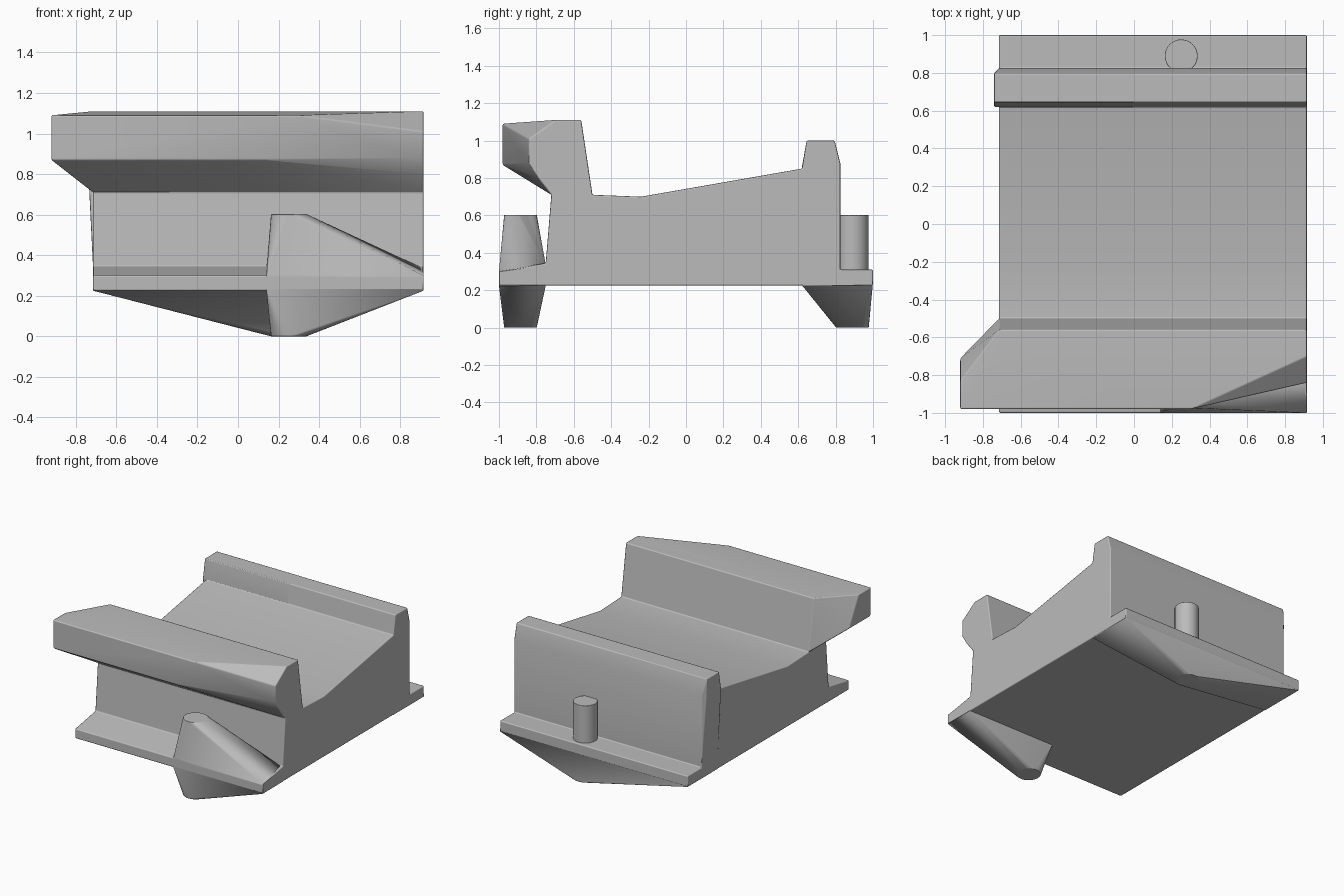
import bpy, bmesh, math

cube = bpy.data.objects.get("Cube")
if cube:
    bpy.data.objects.remove(cube, do_unlink=True)

grey = bpy.data.materials.new("plain grey")
grey.use_nodes = True
colour = (0.5, 0.5, 0.5, 1)
grey.diffuse_color = colour
grey.node_tree.nodes["Principled BSDF"].inputs["Base Color"].default_value = colour

LEFT, RIGHT = -0.715, 0.915


def finish(name, bm, bevel):
    """Turn a bmesh into a softly bevelled grey object."""
    bmesh.ops.recalc_face_normals(bm, faces=bm.faces[:])
    mesh = bpy.data.meshes.new(name)
    bm.to_mesh(mesh)
    bm.free()
    obj = bpy.data.objects.new(name, mesh)
    bpy.context.collection.objects.link(obj)
    mesh.materials.append(grey)
    bpy.ops.object.select_all(action='DESELECT')
    obj.select_set(True)
    bpy.context.view_layer.objects.active = obj
    bpy.ops.object.shade_smooth_by_angle(angle=math.radians(25))
    mod = obj.modifiers.new("soft edges", 'BEVEL')
    mod.width = bevel
    mod.segments = 2
    mod.limit_method = 'ANGLE'
    mod.angle_limit = math.radians(28)
    mod.harden_normals = True


def extrude(name, profile, x0, x1, bevel):
    """Extrude a (y, z) profile along x."""
    bm = bmesh.new()
    face = bm.faces.new([bm.verts.new((x0, y, z)) for y, z in profile])
    out = bmesh.ops.extrude_face_region(bm, geom=[face])["geom"]
    moved = [v for v in out if isinstance(v, bmesh.types.BMVert)]
    bmesh.ops.translate(bm, verts=moved, vec=(x1 - x0, 0, 0))
    finish(name, bm, bevel)


def hull(name, points, bevel):
    """Wrap a faceted solid around points."""
    bm = bmesh.new()
    for p in points:
        bm.verts.new(p)
    out = bmesh.ops.convex_hull(bm, input=bm.verts[:])
    loose = {v for v in out["geom_interior"] + out["geom_unused"]
             if isinstance(v, bmesh.types.BMVert)}
    bmesh.ops.delete(bm, geom=list(loose), context='VERTS')
    bmesh.ops.dissolve_limit(bm, angle_limit=math.radians(1),
                             verts=bm.verts[:], edges=bm.edges[:])
    finish(name, bm, bevel)


def section(x, pts):
    return [(x, y, z) for y, z in pts]


def disc(y, z, r=0.087, n=32):
    return [(0.25 + r * math.cos(math.tau * i / n),
             y + r * math.sin(math.tau * i / n), z) for i in range(n)]


# Main body with base lips, sloped seat and the right end of the front rail
rail_back = [(-0.70, 1.11), (-0.56, 1.11), (-0.50, 0.71)]
rail_cut = [(-0.72, 0.71), (-0.79, 0.80), (-0.84, 0.88), (-0.84, 1.01)]
body = [(-1, 0.225), (-1, 0.30), (-0.75, 0.345)] + rail_cut + rail_back
body += [(-0.24, 0.70), (0.62, 0.85), (0.645, 1.0), (0.795, 1.0),
         (0.825, 0.88), (0.825, 0.31), (1, 0.31), (1, 0.225)]
extrude("body", body, LEFT, RIGHT, 0.008)

# Front rail: overhangs on one end, cut away on the other
front = [(-0.98, 0.87), (-0.98, 1.09)]
rail = section(LEFT, [(-0.72, 0.71)] + front + rail_back)
rail += section(-0.92, front + [(-0.83, 1.09), (-0.71, 0.87)])
rail += [(0.14, -0.98, 0.87), (0.28, -0.98, 0.95), (0.30, -0.98, 1.09)]
rail += section(RIGHT, rail_cut + rail_back)
hull("front_rail", rail, 0.008)

# Back wall flaring outward toward its top
crown = [(0.62, 0.86), (0.645, 1.0), (0.795, 1.0)]
wall = section(-0.74, crown + [(0.80, 0.85)])
wall += section(LEFT, [(0.62, 0.34), (0.825, 0.34), (0.825, 0.88)])
wall += section(0, crown + [(0.825, 0.88), (0.825, 0.34), (0.62, 0.34)])
hull("back_wall", wall, 0.006)

# Front stud with a fin running to the side, pointed above and below
rim = [(-1, 0.225), (-1, 0.30), (-0.75, 0.335), (-0.75, 0.225)]
stud = section(0.14, rim) + section(RIGHT, rim)
hull("front_stud", stud + disc(-0.885, 0.603) + disc(-0.885, 0), 0.005)

# Back keel under the base lip
foot = [(x, y, z) for x in (LEFT, RIGHT) for y in (0.62, 0.998) for z in (0.225, 0.25)]
hull("back_keel", foot + disc(0.89, 0), 0.004)

# Round peg standing on the back lip
hull("back_peg", disc(0.89, 0.25) + disc(0.89, 0.603), 0.005)
